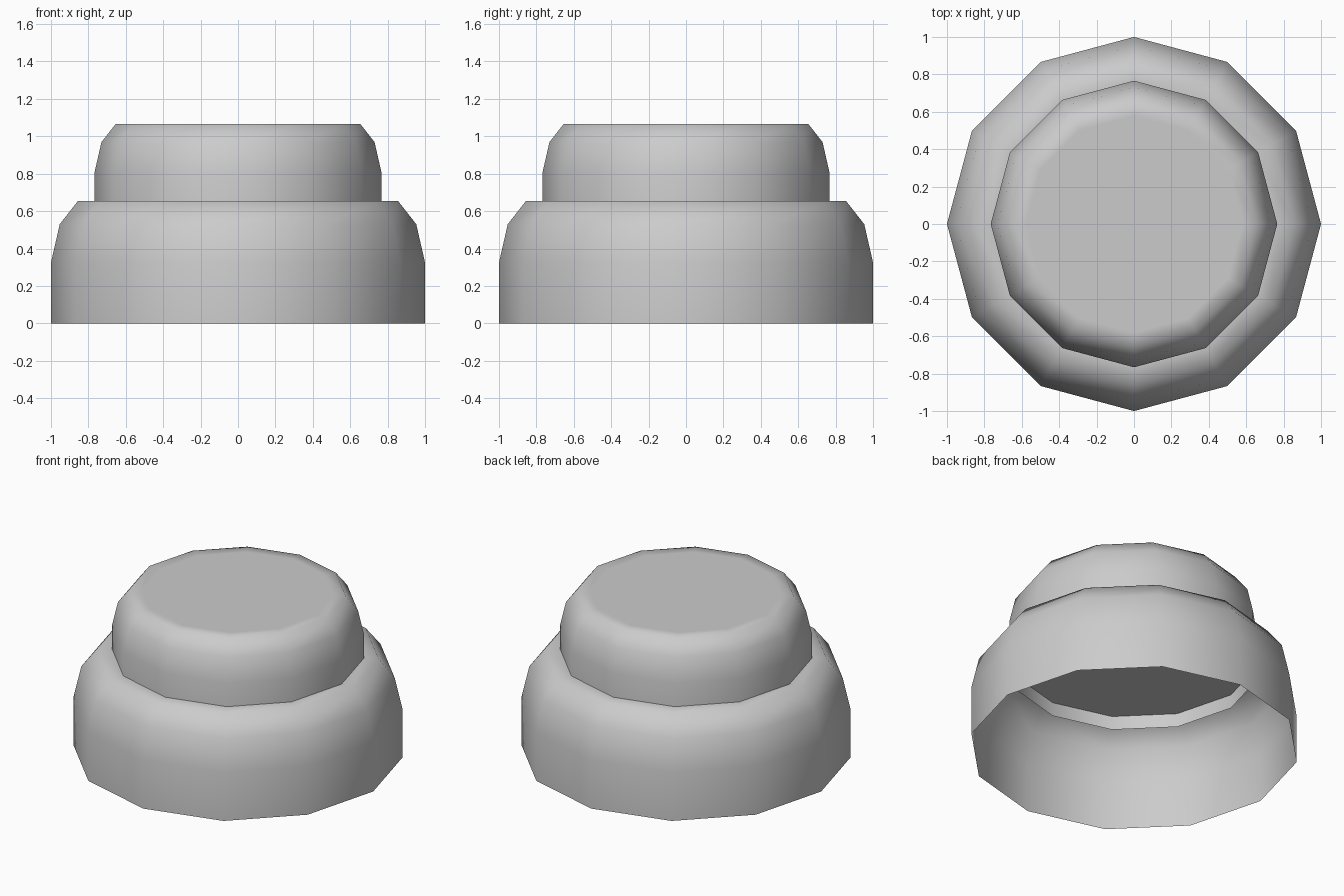
import bpy, bmesh
from math import cos, sin, pi

if "Cube" in bpy.data.objects:
    bpy.data.objects.remove(bpy.data.objects["Cube"])

SIDES = 12
# half section of one tier: (radius, height), open at the bottom, closed on top
PROFILE = [(1.0, 0.0), (1.0, 0.325), (0.953, 0.53), (0.855, 0.655), (0.757, 0.655)]


def make_tier(name, scale, base_z):
    bm = bmesh.new()
    rings = []
    for r, z in PROFILE:
        rings.append([bm.verts.new((r * scale * cos(2 * pi * i / SIDES),
                                    r * scale * sin(2 * pi * i / SIDES),
                                    base_z + z * scale)) for i in range(SIDES)])
    for low, high in zip(rings, rings[1:]):
        for i in range(SIDES):
            j = (i + 1) % SIDES
            bm.faces.new((low[i], low[j], high[j], high[i]))
    bm.faces.new(rings[-1])  # flat top
    for f in bm.faces:
        f.smooth = True
    mesh = bpy.data.meshes.new(name)
    bm.to_mesh(mesh)
    bm.free()
    obj = bpy.data.objects.new(name, mesh)
    bpy.context.collection.objects.link(obj)
    return obj


# wide lower tier, and a smaller copy sunk slightly into its top
make_tier("lower_tier", 1.0, 0.0)
make_tier("upper_tier", 0.766, 0.563)
